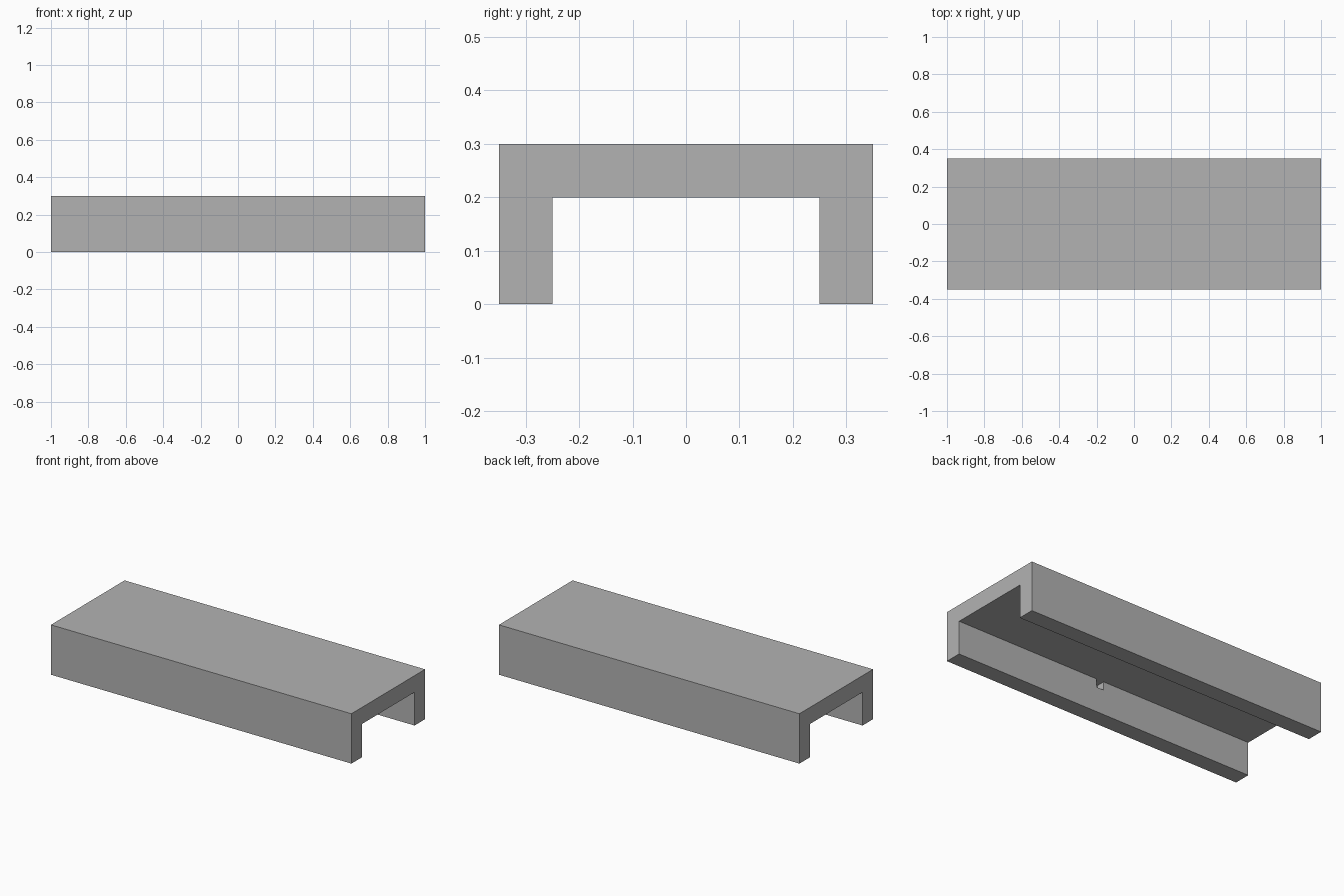
import bpy
import bmesh

LENGTH, WIDTH, HEIGHT, WALL = 2.0, 0.7, 0.3, 0.1

cube = bpy.data.objects.get("Cube")
if cube:
    bpy.data.objects.remove(cube, do_unlink=True)


def make_material(name, colour):
    mat = bpy.data.materials.new(name)
    mat.use_nodes = True
    mat.diffuse_color = colour
    mat.node_tree.nodes["Principled BSDF"].inputs["Base Color"].default_value = colour
    return mat


def extrude_profile(name, profile, x_start, x_end, mat):
    """Sweep a (y, z) outline along x into a closed solid."""
    bm = bmesh.new()
    face = bm.faces.new([bm.verts.new((x_start, y, z)) for y, z in profile])
    swept = bmesh.ops.extrude_face_region(bm, geom=[face])["geom"]
    verts = [g for g in swept if isinstance(g, bmesh.types.BMVert)]
    bmesh.ops.translate(bm, verts=verts, vec=(x_end - x_start, 0, 0))
    bmesh.ops.recalc_face_normals(bm, faces=bm.faces)
    mesh = bpy.data.meshes.new(name)
    bm.to_mesh(mesh)
    bm.free()
    mesh.materials.append(mat)
    obj = bpy.data.objects.new(name, mesh)
    bpy.context.collection.objects.link(obj)
    return obj


grey = make_material("plain grey", (0.45, 0.45, 0.45, 1))

# Channel: a flat top with two side walls
outer, inner, ceiling = WIDTH / 2, WIDTH / 2 - WALL, HEIGHT - WALL
half = [(outer, HEIGHT), (outer, 0), (inner, 0), (inner, ceiling)]
outline = half + [(-y, z) for y, z in reversed(half)]
channel = extrude_profile("channel_cover", outline, -LENGTH / 2, LENGTH / 2, grey)

# Small blind pockets in the inner walls, just under the ceiling
depth = inner + WALL / 2
pocket = [(-depth, ceiling - 0.05), (depth, ceiling - 0.05),
          (depth, ceiling), (-depth, ceiling)]
cutter = extrude_profile("pocket_cutter", pocket, 0, 0.05, grey)
cutter.hide_render = True
cutter.hide_set(True)
cut = channel.modifiers.new("pockets", "BOOLEAN")
cut.operation = "DIFFERENCE"
cut.solver = "EXACT"
cut.object = cutter
